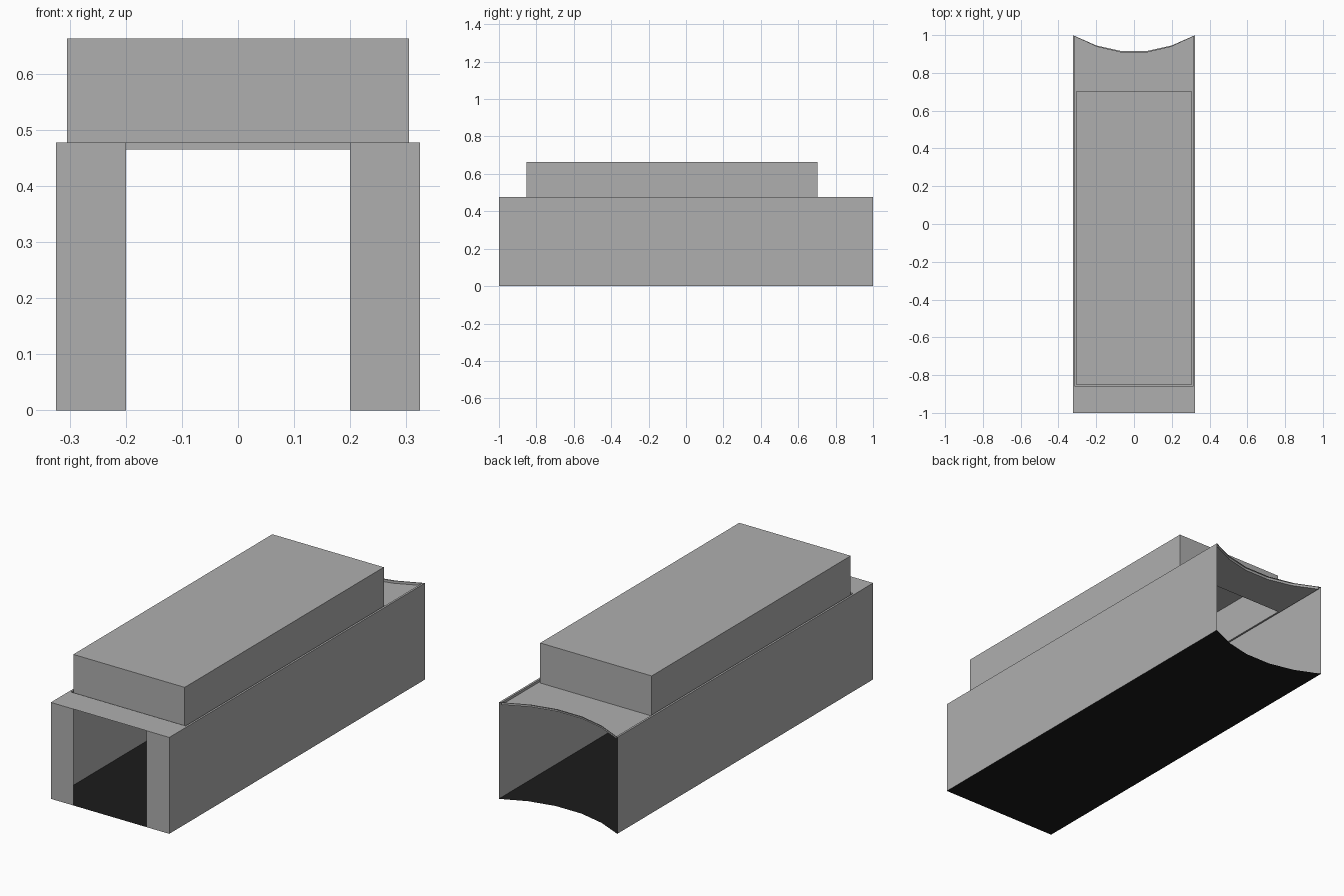
import bpy, bmesh

if "Cube" in bpy.data.objects:
    bpy.data.objects.remove(bpy.data.objects["Cube"])

HALF, WALL_Z, SUNK_Z, TOP_Z = 0.324, 0.477, 0.465, 0.663
ARC = [(HALF, 1.0), (0.2, 0.945), (0.07, 0.916)]
ARC += [(-x, y) for x, y in reversed(ARC)]      # concave back edge


def material(name, value):
    mat = bpy.data.materials.new(name)
    mat.diffuse_color = (value, value, value, 1)
    mat.use_nodes = True
    mat.node_tree.nodes["Principled BSDF"].inputs["Base Color"].default_value = mat.diffuse_color
    return mat


GREY = material("mid_grey", 0.43)
BLACK = material("near_black", 0.0115)


def outline(half, front, back, z):
    """Counter-clockwise loop: straight front, then the back points."""
    pts = [(-half, front), (half, front)] + back
    return [(x, y, z) for x, y in pts]


def build(name, faces, mat=GREY):
    bm = bmesh.new()
    for f in faces:
        bm.faces.new([bm.verts.new(p) for p in f])
    bmesh.ops.remove_doubles(bm, verts=bm.verts, dist=1e-5)
    mesh = bpy.data.meshes.new(name)
    bm.to_mesh(mesh)
    bm.free()
    mesh.materials.append(mat)
    obj = bpy.data.objects.new(name, mesh)
    bpy.context.collection.objects.link(obj)
    return obj


def band(a, b):
    """Quads joining two loops with equal point counts."""
    n = len(a)
    return [(a[i], a[(i + 1) % n], b[(i + 1) % n], b[i]) for i in range(n)]


def wall(p, q):
    return [(*p, 0), (*q, 0), (*q, WALL_Z), (*p, WALL_Z)]


# Loops, from the outside inward and up
ground = outline(HALF, -1, ARC, 0)
outer = outline(HALF, -1, ARC, WALL_Z)
inner_arc = [(x * 0.314 / HALF, y - 0.008) for x, y in ARC]
rim = outline(0.314, -0.858, inner_arc, WALL_Z)
sunk = outline(0.314, -0.858, inner_arc, SUNK_Z)
box_back = [(x * 0.305 / HALF, 0.704) for x, y in ARC]
box_low = outline(0.305, -0.852, box_back, SUNK_Z)
box_high = outline(0.305, -0.852, box_back, TOP_Z)

# Thin dark floor
build("floor", [ground[::-1]], BLACK)

# Side walls and front jambs; the back end is open
build("walls", [
    wall((HALF, -1), (HALF, 1)),
    wall((-HALF, 1), (-HALF, -1)),
    wall((-HALF, -1), (-0.2, -1)),
    wall((0.2, -1), (HALF, -1)),
])

# Roof rim and sunken panel, open beneath the raised box
build("roof", band(outer, rim) + band(rim, sunk) + band(sunk, box_low))

# Hollow raised box
build("raised_box", band(box_low, box_high) + [box_high])
